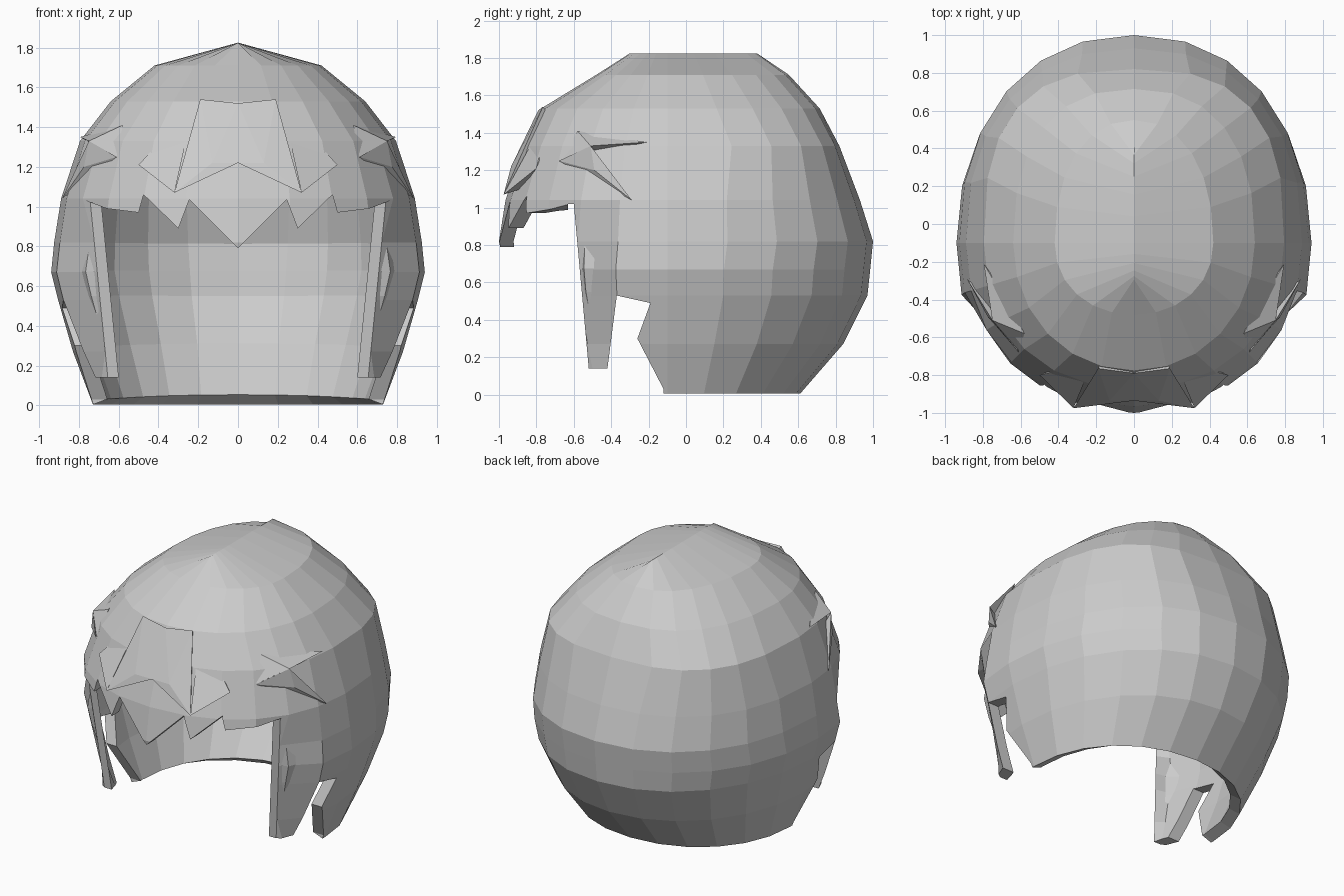
import bpy, bmesh, math

if "Cube" in bpy.data.objects:
    bpy.data.objects.remove(bpy.data.objects["Cube"])

grey = bpy.data.materials.new("hair_grey")
grey.diffuse_color = (0.6, 0.6, 0.6, 1)
grey.use_nodes = True
grey.node_tree.nodes["Principled BSDF"].inputs["Base Color"].default_value = grey.diffuse_color


def make(name, bm):
    me = bpy.data.meshes.new(name)
    bm.to_mesh(me)
    bm.free()
    me.materials.append(grey)
    ob = bpy.data.objects.new(name, me)
    bpy.context.collection.objects.link(ob)
    return ob


def prism(name, pts, axis, lo, hi):
    """Extrude a 2D outline along x (outline in y,z) or y (outline in x,z)."""
    bm = bmesh.new()
    put = (lambda p, d: (d, p[0], p[1])) if axis == "x" else (lambda p, d: (p[0], d, p[1]))
    f = bm.faces.new([bm.verts.new(put(p, lo)) for p in pts])
    r = bmesh.ops.extrude_face_region(bm, geom=[f])
    for v in r["geom"]:
        if isinstance(v, bmesh.types.BMVert):
            v.co["xyz".index(axis)] = hi
    bmesh.ops.recalc_face_normals(bm, faces=bm.faces[:])
    ob = make(name, bm)
    ob.hide_render = True
    return ob


def lock(name, pts):
    """Faceted hair lock: hull of a few points, one for each side."""
    for side, s in (("right", 1), ("left", -1)):
        bm = bmesh.new()
        for x, y, z in pts:
            bm.verts.new((s * x, y, z))
        bmesh.ops.convex_hull(bm, input=bm.verts[:])
        bmesh.ops.recalc_face_normals(bm, faces=bm.faces[:])
        make(name + "_" + side, bm)


# Hair cap: stacked rings ending in a ridge
# (height, half width, front y, back y, front squareness, back squareness)
RINGS = [(0.005, 0.73, -0.80, 0.61, 2.2, 2.1), (0.27, 0.83, -0.90, 0.84, 2.2, 2.05),
         (0.53, 0.905, -0.95, 0.97, 2.35, 2.12), (0.67, 0.94, -0.97, 0.985, 2.35, 2.12),
         (0.82, 0.925, -1.0, 1.0, 2.2, 2.2), (1.04, 0.89, -0.965, 0.93, 2.2, 2.3),
         (1.33, 0.795, -0.87, 0.82, 2.2, 2.75), (1.53, 0.64, -0.775, 0.715, 2.05, 2.4),
         (1.71, 0.42, -0.48, 0.55, 2.1, 2.2), (1.825, 0.0, -0.30, 0.38, 2.2, 2.2)]
N, CY = 24, -0.1
bm = bmesh.new()
rows = []
for z, hw, yf, yb, nf, nb in RINGS:
    row = []
    for i in range(N):
        a = 2 * math.pi * i / N
        c, s = math.cos(a), math.sin(a)
        ry, n = (yb - CY, nb) if s > 0 else (CY - yf, nf)
        row.append(bm.verts.new((hw * math.copysign(abs(c) ** (2 / n), c),
                                 CY + ry * math.copysign(abs(s) ** (2 / n), s), z)))
    rows.append(row)
for lo, hi in zip(rows, rows[1:]):
    for i in range(N):
        j = (i + 1) % N
        bm.faces.new((lo[i], lo[j], hi[j], hi[i]))
bmesh.ops.remove_doubles(bm, verts=bm.verts[:], dist=0.002)
cap = make("hair_cap", bm)
solid = cap.modifiers.new("thickness", "SOLIDIFY")
solid.thickness, solid.offset = 0.075, -1

# Face opening with sideburns, and the zigzag edge of the fringe
side_cut = prism("side_cutter", [(-0.63, 1.02), (-0.6, 1.02), (-0.52, 0.14), (-0.42, 0.14),
                                 (-0.37, 0.53), (-0.19, 0.49), (-0.26, 0.3), (-0.12, 0.03),
                                 (-0.12, -0.2), (-0.63, -0.2)], "x", -1.5, 1.5)
half = [(1.2, -0.2), (1.2, 1.02), (0.74, 1.02), (0.66, 0.99), (0.5, 0.97), (0.475, 1.06),
        (0.3, 0.89), (0.245, 1.035)]
zigzag = half + [(0, 0.79)] + [(-x, z) for x, z in reversed(half)]
fringe_cut = prism("fringe_cutter", zigzag, "y", -1.5, -0.615)
bpy.context.view_layer.objects.active = cap
for cutter in (side_cut, fringe_cut):
    m = cap.modifiers.new("cut", "BOOLEAN")
    m.operation, m.solver, m.object = "DIFFERENCE", "EXACT", cutter
for m in list(cap.modifiers):
    bpy.ops.object.modifier_apply(modifier=m.name)
for cutter in (side_cut, fringe_cut):
    bpy.data.objects.remove(cutter)

# Narrow, straight front edge on the sideburns
for v in cap.data.vertices:
    x, y, z = v.co
    edge = -0.52 - 0.08 * (z - 0.14) / 0.88
    if abs(y - edge) < 0.008 and 0.1 < z < 1.03 and abs(x) > 0.45:
        middle = min(0.60 + 0.27 * z, 0.765, 0.935 - 0.2 * z)
        target = (0.655 if abs(x) > middle else 0.60) + 0.1 * (z - 0.14)
        v.co.x = math.copysign(target, x)

# Raised centre panel and locks over the fringe
lock("fringe_panel", [(0, -0.79, 1.52), (0.19, -0.765, 1.54), (0.13, -0.935, 1.22),
                      (0.32, -0.975, 1.07), (0, -0.935, 1.22), (0.15, -0.7, 1.45),
                      (0.26, -0.89, 1.14)])
lock("fringe_lock", [(0.22, -0.73, 1.52), (0.5, -0.80, 1.21), (0.32, -0.975, 1.07),
                     (0.32, -0.88, 1.1), (0.25, -0.70, 1.46)])
# Pointed locks swept back over the temples
lock("temple_lock_lower", [(0.61, -0.68, 1.25), (0.75, -0.51, 1.33), (0.885, -0.29, 1.04),
                           (0.775, -0.49, 1.2), (0.70, -0.45, 1.2)])
lock("temple_lock_upper", [(0.58, -0.58, 1.41), (0.61, -0.67, 1.25), (0.75, -0.51, 1.33),
                           (0.795, -0.21, 1.35), (0.66, -0.4, 1.36)])
